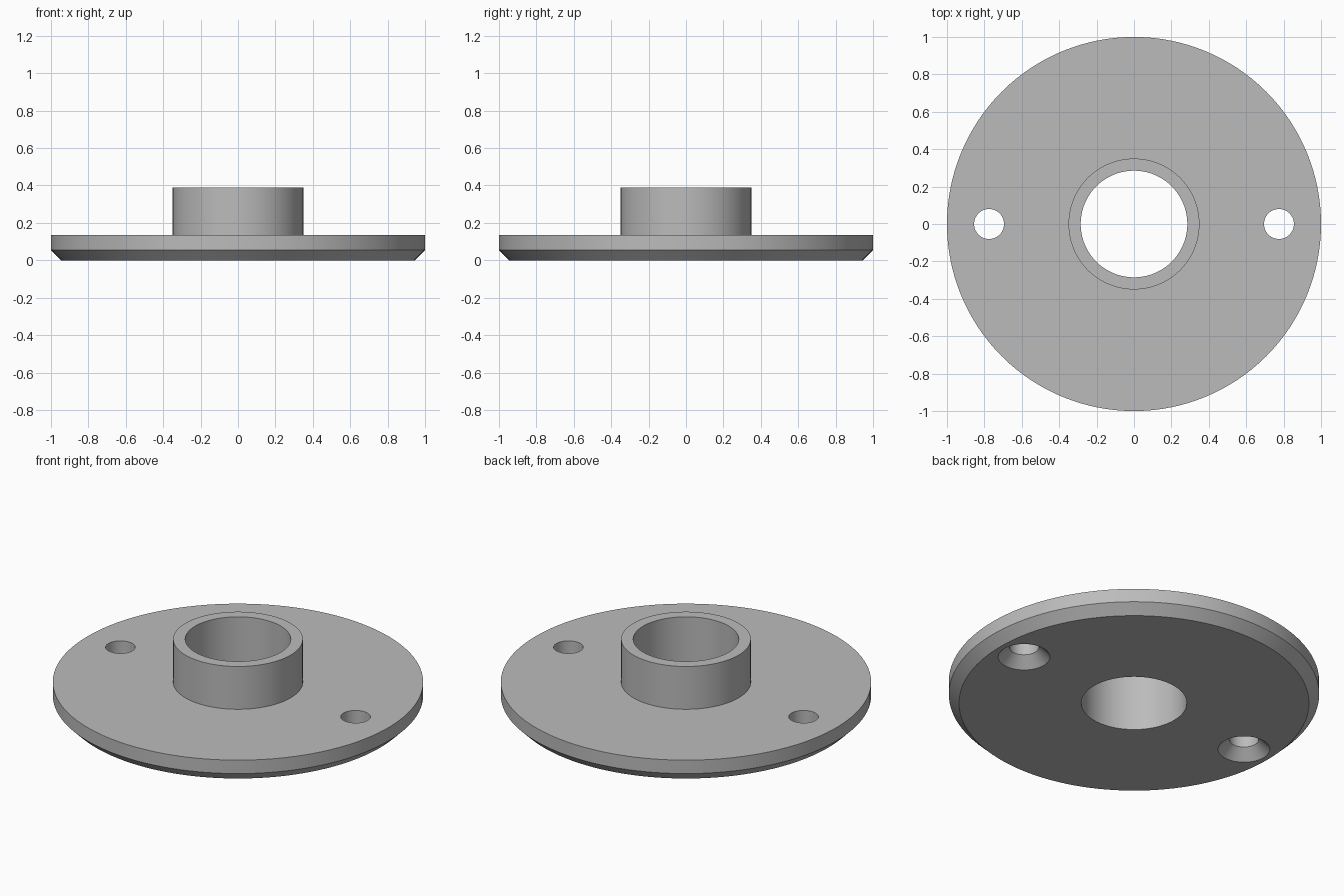
import bpy
import math

cube = bpy.data.objects.get("Cube")
if cube:
    bpy.data.objects.remove(cube, do_unlink=True)

# Plain grey metal
grey = bpy.data.materials.new("grey metal")
grey.use_nodes = True
colour = (0.5, 0.5, 0.5, 1)
grey.diffuse_color = colour
grey.node_tree.nodes["Principled BSDF"].inputs["Base Color"].default_value = colour


def lathe(name, profile, segments, closed_loop, x=0):
    """Revolve (radius, z) points about z; open profiles get capped ends."""
    verts, faces = [], []
    count = len(profile)
    for s in range(segments):
        a = 2 * math.pi * s / segments
        verts += [(r * math.cos(a), r * math.sin(a), z) for r, z in profile]
    for s in range(segments):
        t = (s + 1) % segments
        for i in range(count if closed_loop else count - 1):
            j = (i + 1) % count
            faces.append((s * count + i, t * count + i, t * count + j, s * count + j))
    if not closed_loop:
        faces.append([s * count for s in reversed(range(segments))])
        faces.append([s * count + count - 1 for s in range(segments)])
    mesh = bpy.data.meshes.new(name)
    mesh.from_pydata(verts, [], faces)
    mesh.materials.append(grey)
    obj = bpy.data.objects.new(name, mesh)
    obj.location.x = x
    bpy.context.collection.objects.link(obj)
    return obj


# Round plate with chamfered underside, raised collar and through bore
flange = lathe("flange_plate_with_collar", [
    (0.285, 0), (0.945, 0), (1, 0.055), (1, 0.135),
    (0.35, 0.135), (0.35, 0.39), (0.285, 0.39)], 128, True)

# Two screw holes, countersunk from below
for side, x in (("left", 0.775), ("right", -0.775)):
    cutter = lathe(side + "_screw_hole_cutter", [
        (0.15, -0.01), (0.08, 0.06), (0.08, 0.2)], 64, False, x)
    cutter.hide_render = True
    cutter.hide_set(True)
    cutter.display_type = 'WIRE'
    cut = flange.modifiers.new(side + " screw hole", 'BOOLEAN')
    cut.operation = 'DIFFERENCE'
    cut.solver = 'EXACT'
    cut.object = cutter

# Bake the holes, then smooth the round walls and keep the edges crisp
bpy.ops.object.select_all(action='DESELECT')
flange.select_set(True)
bpy.context.view_layer.objects.active = flange
for modifier in list(flange.modifiers):
    cutter = modifier.object
    bpy.ops.object.modifier_apply(modifier=modifier.name)
    bpy.data.objects.remove(cutter, do_unlink=True)
bpy.ops.object.shade_smooth_by_angle(angle=math.radians(30))
